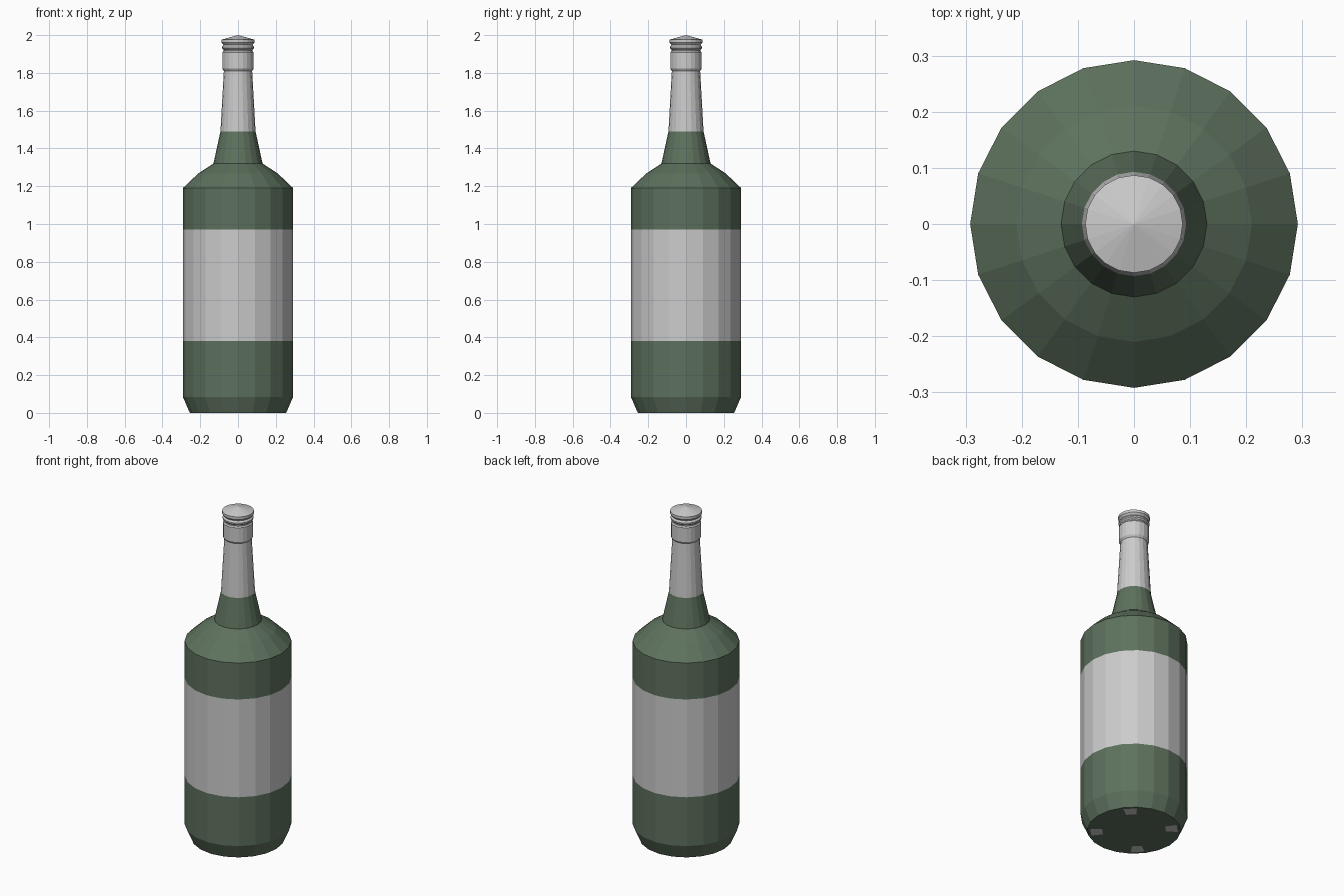
import bpy, bmesh, math

if "Cube" in bpy.data.objects:
    bpy.data.objects.remove(bpy.data.objects["Cube"])

SIDES = 20


def material(name, color):
    m = bpy.data.materials.new(name)
    m.diffuse_color = (*color, 1)
    m.use_nodes = True
    m.node_tree.nodes["Principled BSDF"].inputs["Base Color"].default_value = m.diffuse_color
    return m


def lathe(name, profile, mats=(), mat_of=None):
    """Revolve (radius, z) points, listed bottom to top, into a flat-faced shell."""
    bm = bmesh.new()
    rings = []
    for r, z in profile:
        if r == 0:
            rings.append([bm.verts.new((0, 0, z))] * SIDES)
            continue
        angles = [2 * math.pi * i / SIDES for i in range(SIDES)]
        rings.append([bm.verts.new((r * math.cos(a), r * math.sin(a), z)) for a in angles])
    for k, (lo, hi) in enumerate(zip(rings, rings[1:])):
        for i in range(SIDES):
            j = (i + 1) % SIDES
            corners = list(dict.fromkeys((lo[i], lo[j], hi[j], hi[i])))
            face = bm.faces.new(corners)
            if mat_of:
                face.material_index = mat_of(k, i)
    mesh = bpy.data.meshes.new(name)
    bm.to_mesh(mesh)
    bm.free()
    for m in mats:
        mesh.materials.append(m)
    obj = bpy.data.objects.new(name, mesh)
    bpy.context.collection.objects.link(obj)
    return obj


green = material("green_glass", (0.11, 0.165, 0.11))
grey = material("pale_grey", (0.8, 0.8, 0.8))

# Base of the bottle, with four pale marks on the underside
lathe("lower_glass",
      [(0, 0), (0.175, 0), (0.24, 0), (0.255, 0), (0.292, 0.085), (0.292, 0.38)],
      [green, grey],
      lambda ring, side: 1 if ring == 1 and side % 5 == 2 else 0)

# Paper label wrapped flush around the body
lathe("label", [(0.292, 0.38), (0.292, 0.97)])

# Upper body, shoulder and start of the neck
lathe("shoulder_glass",
      [(0.292, 0.97), (0.292, 1.19), (0.21, 1.268), (0.13, 1.32), (0.093, 1.49)],
      [green])

# Foil sleeve on the neck
lathe("neck_foil", [(0.093, 1.49), (0.075, 1.81)])

# Collar, grooved rings and domed cap
lathe("cap",
      [(0.075, 1.81), (0.083, 1.822), (0.083, 1.908), (0.077, 1.915),
       (0.077, 1.922), (0.085, 1.93), (0.085, 1.938), (0.077, 1.948),
       (0.087, 1.96), (0.087, 1.976), (0, 2.0)])
